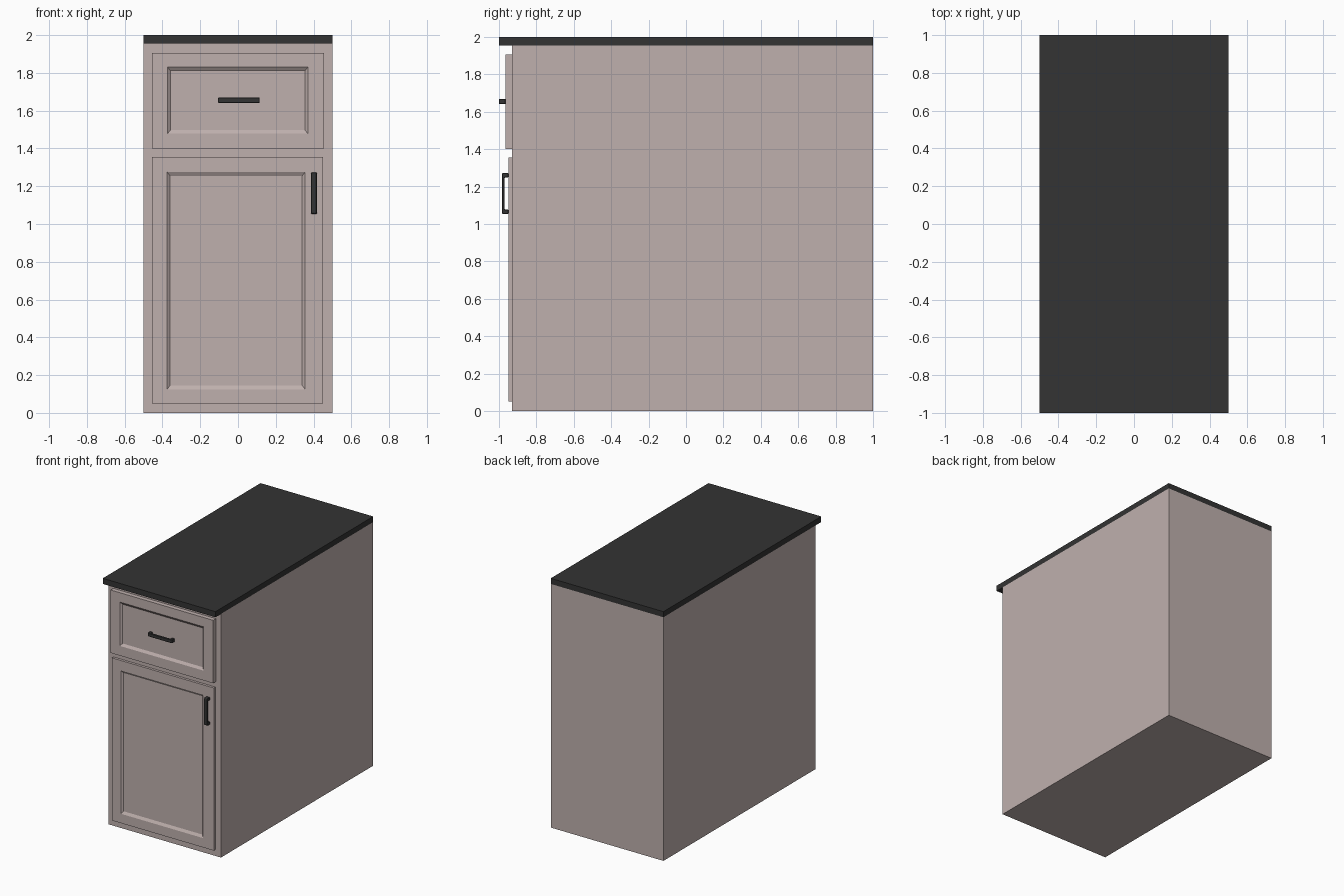
import bpy, bmesh
from mathutils import Matrix, Vector

if "Cube" in bpy.data.objects:
    bpy.data.objects.remove(bpy.data.objects["Cube"])


def material(name, rgb):
    m = bpy.data.materials.new(name)
    m.diffuse_color = (*rgb, 1)
    m.use_nodes = True
    m.node_tree.nodes["Principled BSDF"].inputs["Base Color"].default_value = m.diffuse_color
    return m


CREAM = material("warm_grey_paint", (0.52, 0.434, 0.42))
DARK = material("charcoal", (0.033, 0.033, 0.033))


def finish(name, bm, mat):
    bmesh.ops.recalc_face_normals(bm, faces=bm.faces)
    me = bpy.data.meshes.new(name)
    bm.to_mesh(me)
    bm.free()
    me.materials.append(mat)
    ob = bpy.data.objects.new(name, me)
    bpy.context.collection.objects.link(ob)
    return ob


def box(name, lo, hi, mat):
    lo, hi = Vector(lo), Vector(hi)
    bm = bmesh.new()
    bmesh.ops.create_cube(bm, size=1, matrix=Matrix.Translation((lo + hi) / 2)
                          @ Matrix.Diagonal((*(hi - lo), 1)))
    return finish(name, bm, mat)


def panel(name, rings, mat):
    """Panel from nested rectangles (x0, x1, z0, z1, y), back to recess floor."""
    bm = bmesh.new()
    loops = [[bm.verts.new(p) for p in ((x0, y, z0), (x1, y, z0), (x1, y, z1), (x0, y, z1))]
             for x0, x1, z0, z1, y in rings]
    for a, b in zip(loops, loops[1:]):
        for i in range(4):
            j = (i + 1) % 4
            bm.faces.new((a[i], a[j], b[j], b[i]))
    bm.faces.new(loops[0])
    bm.faces.new(loops[-1])
    return finish(name, bm, mat)


def handle(name, centre, length, width, depth, vertical, mat):
    """Bracket pull: chamfered U profile extruded, with softened edges."""
    h, t, c = length / 2, 0.015, 0.006
    half = [(h, 0), (h, depth - c), (h - c, depth)]
    inner = [(h - 0.025, 0), (h - 0.025, depth - t)]
    pts = half + [(-u, v) for u, v in reversed(half)] + \
        [(-u, v) for u, v in inner] + inner[::-1]
    bm = bmesh.new()
    cx, cy, cz = centre
    rows = []
    for s in (-width / 2, width / 2):
        rows.append([bm.verts.new((cx + s, cy - v, cz + u) if vertical
                                  else (cx + u, cy - v, cz + s)) for u, v in pts])
    n = len(pts)
    for i in range(n):
        j = (i + 1) % n
        bm.faces.new((rows[0][i], rows[0][j], rows[1][j], rows[1][i]))
    for r in rows:
        bm.faces.new(r)
    ob = finish(name, bm, mat)
    bev = ob.modifiers.new("soft_edges", 'BEVEL')
    bev.width, bev.segments, bev.limit_method = 0.003, 1, 'ANGLE'
    return ob


# Cabinet body and countertop
box("cabinet_body", (-0.5, -0.93, 0), (0.5, 1, 1.955), CREAM)
box("countertop", (-0.5, -1, 1.955), (0.5, 1, 2), DARK)

# Drawer front and door with recessed centre panels
panel("drawer_front", [(-0.455, 0.455, 1.40, 1.905, -0.93),
                       (-0.455, 0.455, 1.40, 1.905, -0.965),
                       (-0.373, 0.37, 1.478, 1.83, -0.965),
                       (-0.358, 0.355, 1.497, 1.812, -0.952)], CREAM)
panel("door", [(-0.455, 0.45, 0.05, 1.355, -0.93),
               (-0.455, 0.45, 0.05, 1.355, -0.95),
               (-0.375, 0.355, 0.125, 1.275, -0.95),
               (-0.36, 0.34, 0.145, 1.255, -0.938)], CREAM)

# Pull handles
handle("drawer_handle", (0.005, -0.965, 1.655), 0.22, 0.028, 0.035, False, DARK)
handle("door_handle", (0.402, -0.95, 1.163), 0.22, 0.03, 0.035, True, DARK)
